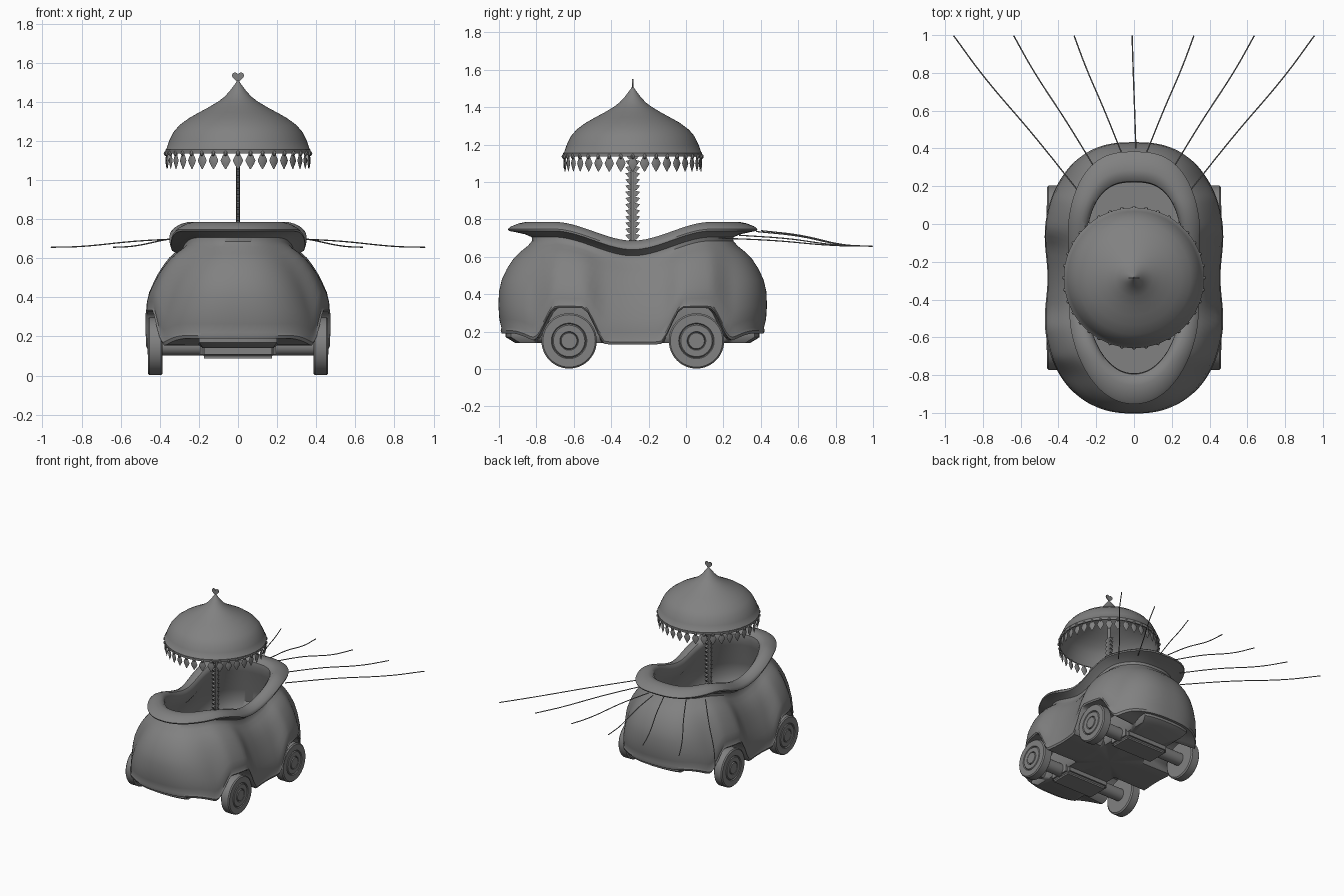
import bpy, bmesh, math
from math import sin, cos, pi, exp
from mathutils import Vector

if "Cube" in bpy.data.objects:
    bpy.data.objects.remove(bpy.data.objects["Cube"])

CY = -0.285                 # middle of the body and canopy
AXLES = (-0.625, 0.056)

grey = bpy.data.materials.new("plain grey")
grey.use_nodes = True
grey.diffuse_color = (0.22, 0.22, 0.22, 1)
grey.node_tree.nodes["Principled BSDF"].inputs["Base Color"].default_value = (0.22, 0.22, 0.22, 1)


def finish(name, bm, angle=35):
    bmesh.ops.recalc_face_normals(bm, faces=bm.faces)
    me = bpy.data.meshes.new(name)
    bm.to_mesh(me)
    bm.free()
    me.materials.append(grey)
    ob = bpy.data.objects.new(name, me)
    bpy.context.collection.objects.link(ob)
    bpy.ops.object.select_all(action='DESELECT')
    ob.select_set(True)
    bpy.context.view_layer.objects.active = ob
    bpy.ops.object.shade_smooth_by_angle(angle=math.radians(angle))
    return ob


def loft(bm, rings, cap_start=True, cap_end=True):
    """Join closed rings of points with quads."""
    vr = [[bm.verts.new(p) for p in r] for r in rings]
    for a, b in zip(vr, vr[1:]):
        for i in range(len(a)):
            j = (i + 1) % len(a)
            bm.faces.new((a[i], a[j], b[j], b[i]))
    for ring, cap in ((vr[0], cap_start), (vr[-1], cap_end)):
        if cap:
            c = bm.verts.new(sum((v.co for v in ring), Vector()) / len(ring))
            for i in range(len(ring)):
                bm.faces.new((ring[i], ring[(i + 1) % len(ring)], c))


def lathe(bm, profile, n, place, caps=(True, True)):
    loft(bm, [[place(r * cos(2 * pi * i / n), r * sin(2 * pi * i / n), h)
               for i in range(n)] for r, h in profile], *caps)


def smooth(t):
    t = max(0, min(1, t))
    return t * t * (3 - 2 * t)


# ---- Body shell: a stretched oval, waisted in the middle, with wheel arches
N = 160


def oval(a, b, n_front, n_back, waist):
    pts = []
    for i in range(N):
        t = 2 * pi * (i + 0.5) / N
        c, s = cos(t), sin(t)
        n = n_back if s > 0 else n_front
        x = a * math.copysign(abs(c) ** (2 / n), c)
        y = b * math.copysign(abs(s) ** (2 / n), s)
        pts.append((x * (1 - waist * exp(-(y / 0.2) ** 2)), y))
    return pts


def skirt_z(y):
    base = 0.13 + 0.06 * smooth((abs(y) - 0.45) / 0.2)
    arch = 1 - smooth((abs(abs(y) - 0.34) - 0.07) / 0.13)
    return base + (0.325 - base) * arch


def lip_z(y):
    return 0.64 + 0.1 * smooth(abs(y) / 0.42)


rings = []
# Underside: hull floor, hull sides, then the roofs of the wheel wells
skirt = oval(0.485, 0.70, 2.6, 2.6, 0.07)
hull = [(max(-0.2, min(0.2, x)), y) for x, y in skirt]
rings.append([(x * .9, y * .9 + CY, min(0.14, skirt_z(y))) for x, y in hull])
rings.append([(x, y * .97 + CY, min(0.17, skirt_z(y))) for x, y in hull])
rings.append([(x, y * .97 + CY, skirt_z(y)) for x, y in hull])
# Outer wall from skirt to neck: fraction of height, half width, half length
wall = [(0, .485, .70), (.03, .492, .706), (.06, .485, .702), (.15, .487, .713),
        (.3, .475, .718), (.45, .452, .715), (.58, .43, .70), (.7, .405, .672),
        (.8, .38, .64), (.88, .352, .603), (.95, .325, .56), (1, .31, .538)]
for f, a, b in wall:
    rings.append([(x, y + CY, skirt_z(y) + (lip_z(y) - 0.055 - skirt_z(y)) * f)
                  for x, y in oval(a, b, 2.6 - .4 * f, 2.6, 0.07)])
# Flared rim, inner wall and floor: half width, half length, height over the lip
rim = [(.31, .54, -.035), (.33, .575, -.02), (.355, .63, -.008), (.366, .662, -.002),
       (.366, .668, .008), (.355, .65, .022), (.33, .61, .038), (.305, .57, .046),
       (.28, .535, .042), (.265, .51, .022), (.265, .505, -.01), (.285, .52, -.07)]
for a, b, h in rim:
    rings.append([(x, y + CY, lip_z(y) + h) for x, y in oval(a, b, 2.1, 2.7, 0.08)])
for a, b, z in ((.34, .56, .5), (.37, .58, .4), (.36, .55, .345)):
    rings.append([(x, y + CY, z) for x, y in oval(a, b, 2.2, 2.6, 0.07)])
bm = bmesh.new()
loft(bm, rings)
finish("body_shell", bm, 40)

# ---- Wheels, axles and axle housings
tyre = [(.075, .385), (.138, .385), (.148, .393), (.148, .452), (.140, .46), (.095, .46),
        (.09, .452), (.084, .46), (.05, .46), (.046, .452), (.042, .463)]
for end, ay in zip(("front", "rear"), AXLES):
    for side, sx in (("left", 1), ("right", -1)):
        bm = bmesh.new()
        lathe(bm, tyre, 48, lambda u, v, h: (sx * h, ay + u, 0.15 + v))
        finish(f"{end}_{side}_wheel", bm)
    bm = bmesh.new()
    lathe(bm, [(.048, -.39), (.048, .39)], 24, lambda u, v, h: (h, ay + u, 0.15 + v))
    finish(f"{end}_axle", bm)
    bm = bmesh.new()
    bmesh.ops.create_cube(bm, size=1)
    for v in bm.verts:
        v.co = (v.co.x * .39, ay + v.co.y * .2, 0.155 + v.co.z * .135)
    bmesh.ops.bevel(bm, geom=bm.edges[:], offset=.02, segments=3, affect='EDGES')
    finish(f"{end}_axle_housing", bm)

# ---- Canopy: hollow onion dome
dome = [(.362, 1.135), (.37, 1.135), (.372, 1.155), (.366, 1.16), (.352, 1.20), (.33, 1.245),
        (.30, 1.28), (.25, 1.317), (.2, 1.345), (.15, 1.372), (.1, 1.402), (.07, 1.425),
        (.045, 1.452), (.025, 1.478), (.012, 1.495), (.004, 1.508)]
inside = [(max(r - .01, .002), z - .008) for r, z in reversed(dome[3:])]
bm = bmesh.new()
lathe(bm, inside[::-1][::-1] + dome, 64, lambda u, v, h: (u, CY + v, h))
finish("canopy_dome", bm)

# Fringe of pointed drops with a bead over each
TASSELS = 36
bm = bmesh.new()
drop = [(.006, 1.14), (.016, 1.122), (.026, 1.10), (.02, 1.085), (.002, 1.055)]
for k in range(TASSELS):
    t = 2 * pi * k / TASSELS
    out, along = Vector((cos(t), sin(t), 0)), Vector((-sin(t), cos(t), 0))
    mid = Vector((0, CY, 0))

    def place(u, v, h):
        return mid + out * (.366 + v * .2) + along * u + Vector((0, 0, h))
    lathe(bm, drop, 8, place)
    lathe(bm, [(.001, 1.122), (.009, 1.128), (.011, 1.137), (.007, 1.146), (.001, 1.15)], 8,
          lambda u, v, h: mid + out * (.369 + v) + along * u + Vector((0, 0, h)))
finish("canopy_fringe", bm)

# ---- Heart finial
bm = bmesh.new()
heart = []
for i in range(32):
    t = 2 * pi * i / 32
    heart.append((.0019 * 16 * sin(t) ** 3,
                  1.527 + .0019 * (13 * cos(t) - 5 * cos(2 * t) - 2 * cos(3 * t) - cos(4 * t))))
loft(bm, [[(x, CY + d, z) for x, z in heart] for d in (-.003, .003)])
finish("heart_finial", bm)

# ---- Pole with saw-toothed frill
bm = bmesh.new()
lathe(bm, [(.011, .33), (.011, 1.46)], 16, lambda u, v, h: (u, CY + v, h))
finish("canopy_pole", bm)
bm = bmesh.new()
for k in range(25):
    z = .36 + k * .033
    for s in (-1, 1):
        tooth = [(.008, z), (.022, z + .004), (.039, z + .026), (.022, z + .03), (.008, z + .036)]
        loft(bm, [[(x, CY + s * d, h) for d, h in tooth] for x in (-.008, .008)])
finish("pole_frill", bm, 20)

# ---- Trailing reins at the back
starts = [(0.01, .40, .74), (.065, .375, .735), (.2, .285, .715), (.295, .175, .70)]
ends = [-.01, .317, .637, .955]
for k, (p, ex) in enumerate(zip(starts, ends)):
    for side, sx in (("middle", 1),) if k == 0 else (("left", 1), ("right", -1)):
        cu = bpy.data.curves.new("rein", 'CURVE')
        cu.dimensions = '3D'
        cu.bevel_depth = .0035
        cu.bevel_resolution = 1
        cu.use_fill_caps = True
        sp = cu.splines.new('BEZIER')
        path = []
        for f, drop_f, bend in ((0, 0, 0), (.35, .3, 0), (.75, .9, .02), (1, 1, 0)):
            path.append((sx * (p[0] + (ex - p[0]) * (f + bend)), p[1] + (.997 - p[1]) * f,
                         p[2] + (.656 - p[2]) * drop_f))
        sp.bezier_points.add(len(path) - 1)
        for bp, co in zip(sp.bezier_points, path):
            bp.co = co
            bp.handle_left_type = bp.handle_right_type = 'AUTO'
        cu.materials.append(grey)
        ob = bpy.data.objects.new(f"{side}_rein_{k}", cu)
        bpy.context.collection.objects.link(ob)
